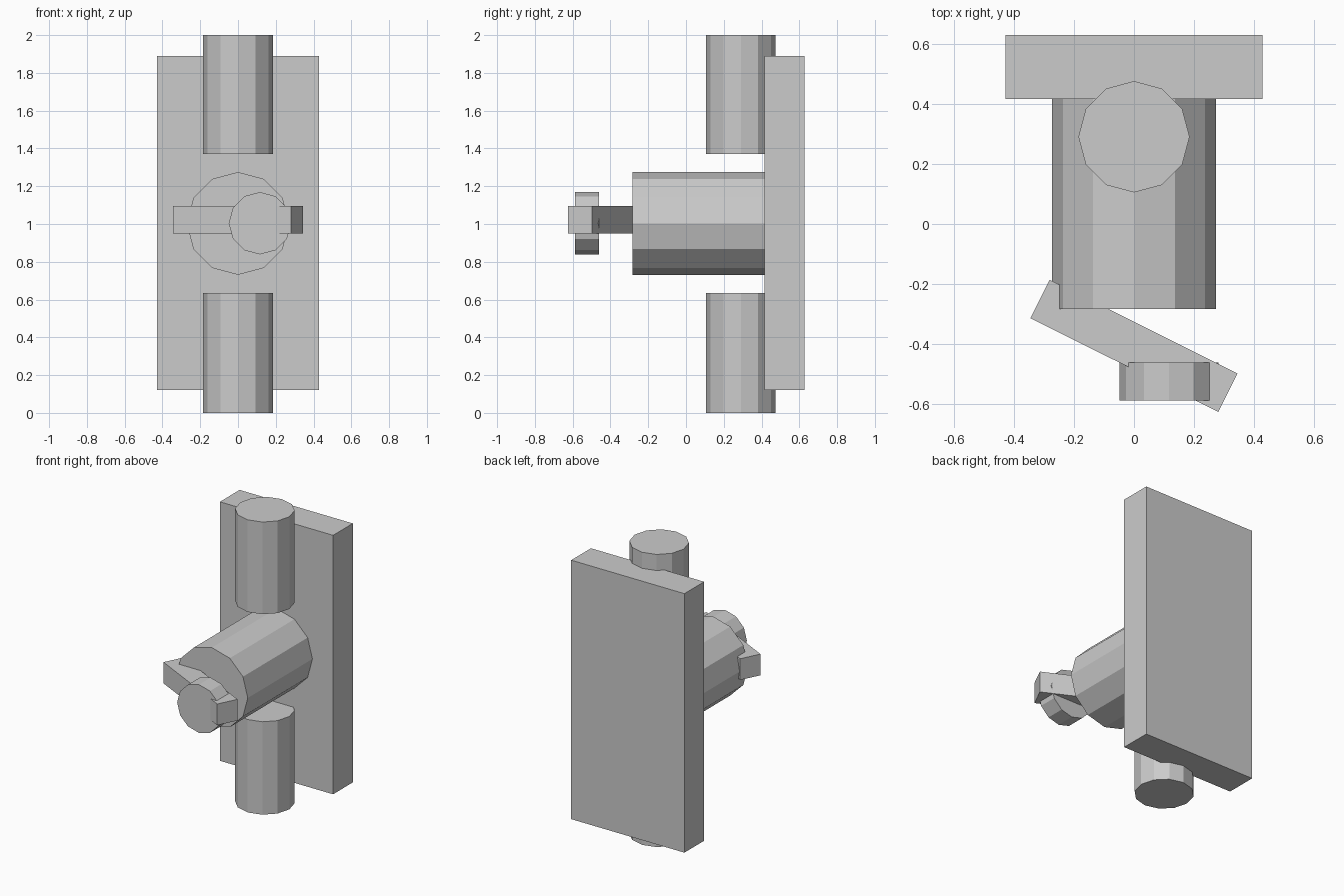
import bpy
import math

if "Cube" in bpy.data.objects:
    bpy.data.objects.remove(bpy.data.objects["Cube"])

grey = bpy.data.materials.new("plain grey")
grey.diffuse_color = (0.6, 0.6, 0.6, 1)
grey.use_nodes = True
grey.node_tree.nodes["Principled BSDF"].inputs["Base Color"].default_value = grey.diffuse_color


def finish(name):
    ob = bpy.context.object
    ob.name = name
    ob.data.materials.append(grey)
    return ob


def box(name, center, size, turn=0.0):
    bpy.ops.mesh.primitive_cube_add(size=1, location=center, rotation=(0, 0, turn))
    bpy.context.object.scale = size
    return finish(name)


def cylinder(name, center, radius, depth, along_y=False):
    tilt = math.pi / 2 if along_y else 0
    bpy.ops.mesh.primitive_cylinder_add(vertices=12, radius=radius, depth=depth,
                                        location=center, rotation=(tilt, 0, 0))
    return finish(name)


# Back plate
box("back_plate", (0, 0.522, 1.005), (0.856, 0.213, 1.77))

# Vertical pipes at the bottom and top
cylinder("lower_pipe", (0, 0.29, 0.3175), 0.185, 0.635)
cylinder("upper_pipe", (0, 0.29, 1.685), 0.185, 0.63)

# Horizontal hub sticking out of the plate
cylinder("hub", (0, 0.068, 1.003), 0.272, 0.702, along_y=True)

# Slanted lever across the hub face, with its round knob
box("lever", (0, -0.405, 1.0225), (0.698, 0.143, 0.145), math.radians(-26.5))
cylinder("lever_knob", (0.116, -0.524, 1.004), 0.165, 0.126, along_y=True)
